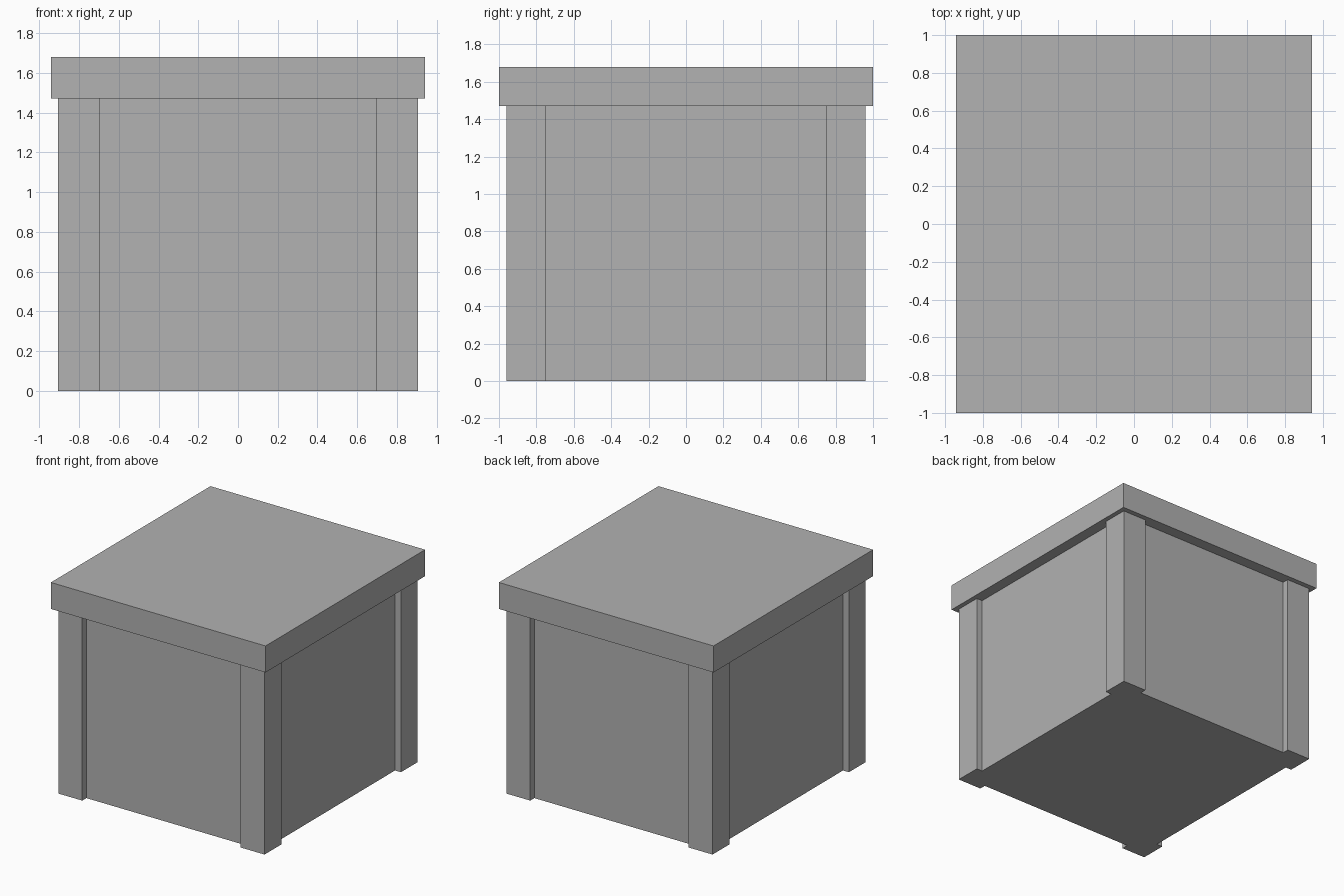
import bpy
import bmesh
from mathutils import Matrix, Vector

cube = bpy.data.objects.get("Cube")
if cube:
    bpy.data.objects.remove(cube, do_unlink=True)

grey = bpy.data.materials.new("plain grey")
grey.use_nodes = True
colour = (0.445, 0.445, 0.445, 1)
grey.diffuse_color = colour
grey.node_tree.nodes["Principled BSDF"].inputs["Base Color"].default_value = colour


def box(name, low, high):
    """Flat-shaded box between two opposite corners."""
    low, high = Vector(low), Vector(high)
    bm = bmesh.new()
    place = Matrix.Translation((low + high) / 2) @ Matrix.Diagonal((*(high - low), 1))
    bmesh.ops.create_cube(bm, size=1, matrix=place)
    mesh = bpy.data.meshes.new(name)
    bm.to_mesh(mesh)
    bm.free()
    mesh.materials.append(grey)
    obj = bpy.data.objects.new(name, mesh)
    bpy.context.collection.objects.link(obj)
    return obj


half_x, half_y = 0.905, 0.96
post, recess, overhang = 0.21, 0.052, 0.037
rim, top = 1.47, 1.68

# Recessed body of the crate
bx, by = half_x - recess, half_y - recess
box("body", (-bx, -by, 0), (bx, by, rim))

# Overhanging lid
lx, ly = half_x + overhang, half_y + 0.04
box("lid", (-lx, -ly, rim), (lx, ly, top))

# Square corner posts
for side, sx in (("left", 1), ("right", -1)):
    for end, sy in (("front", -1), ("back", 1)):
        xs = sorted((sx * half_x, sx * (half_x - post)))
        ys = sorted((sy * half_y, sy * (half_y - post)))
        box(f"{end}_{side}_post", (xs[0], ys[0], 0), (xs[1], ys[1], rim))
